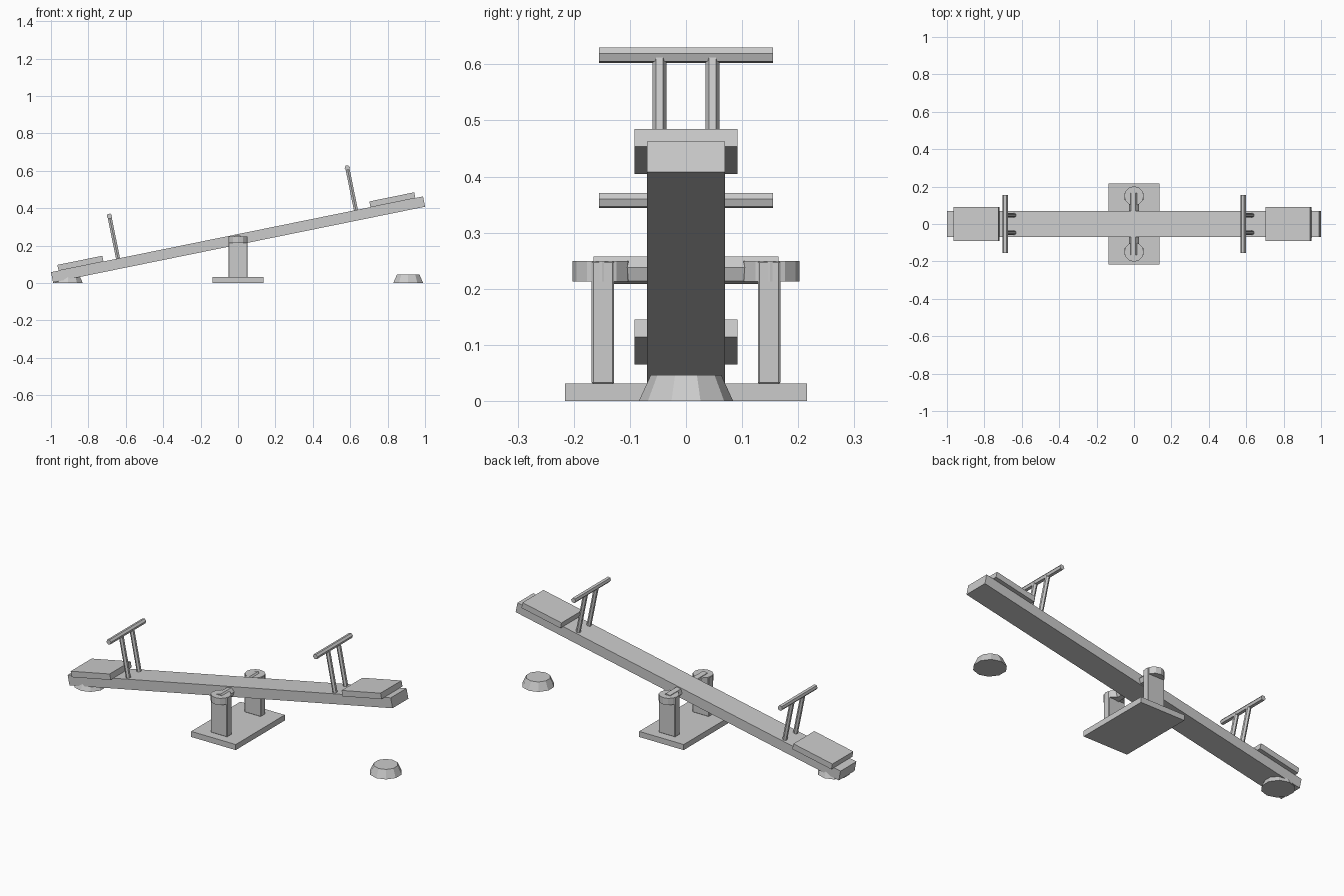
import bpy, bmesh
from math import radians
from mathutils import Matrix

cube = bpy.data.objects.get("Cube")
if cube:
    bpy.data.objects.remove(cube, do_unlink=True)

grey = bpy.data.materials.new("plain grey")
grey.use_nodes = True
grey.diffuse_color = (0.6, 0.6, 0.6, 1)
grey.node_tree.nodes["Principled BSDF"].inputs["Base Color"].default_value = (0.6, 0.6, 0.6, 1)

LEVEL = Matrix.Identity(4)
# Frame of the tilted plank, with its origin at the pivot
TILT = Matrix.Translation((0, 0, 0.233)) @ Matrix.Rotation(radians(-11.5), 4, "Y")


def finish(name, bm, frame):
    mesh = bpy.data.meshes.new(name)
    bm.to_mesh(mesh)
    bm.free()
    mesh.materials.append(grey)
    obj = bpy.data.objects.new(name, mesh)
    obj.matrix_world = frame
    bpy.context.collection.objects.link(obj)
    return obj


def box(name, size, centre, frame=LEVEL):
    bm = bmesh.new()
    bmesh.ops.create_cube(bm, size=1)
    bmesh.ops.scale(bm, vec=size, verts=bm.verts)
    bmesh.ops.translate(bm, vec=centre, verts=bm.verts)
    return finish(name, bm, frame)


def cylinder(name, sides, bottom, top, height, centre, frame=LEVEL, across=False):
    bm = bmesh.new()
    bmesh.ops.create_cone(bm, cap_ends=True, segments=sides,
                          radius1=bottom, radius2=top, depth=height)
    if across:
        turn = Matrix.Rotation(radians(90), 4, "X") @ Matrix.Rotation(radians(90), 4, "Z")
        bmesh.ops.transform(bm, matrix=turn, verts=bm.verts)
    bmesh.ops.translate(bm, vec=centre, verts=bm.verts)
    return finish(name, bm, frame)


# Fixed base with a post and round cap on each side of the plank
box("base_plate", (0.274, 0.432, 0.031), (0, 0, 0.0155))
for side, s in (("front", -1), ("back", 1)):
    post = box(side + "_post", (0.102, 0.04, 0.22), (0, s * 0.148, 0.14))
    bevel = post.modifiers.new("soft corners", "BEVEL")
    bevel.width = 0.003
    cylinder(side + "_post_cap", 12, 0.052, 0.052, 0.037, (0, s * 0.15, 0.2315))

# Tilting plank and its axle
box("plank", (2.03, 0.139, 0.056), (0, 0, 0), TILT)
cylinder("axle", 6, 0.026, 0.026, 0.33, (0, 0, 0), TILT, across=True)

# Seat, handle and ground stop at each end
for side, s in (("left", 1), ("right", -1)):
    box(side + "_seat", (0.245, 0.184, 0.032), (s * 0.851, 0, 0.043), TILT)
    for where, y in (("front", -0.047), ("back", 0.047)):
        cylinder(side + "_handle_" + where + "_rod", 6, 0.0125, 0.0125, 0.24,
                 (s * 0.649, y, 0.139), TILT)
    cylinder(side + "_handle_bar", 6, 0.0145, 0.0145, 0.31,
             (s * 0.649, 0, 0.259), TILT, across=True)
    cylinder(side + "_ground_stop", 10, 0.084, 0.063, 0.046, (s * 0.91, 0, 0.023))
